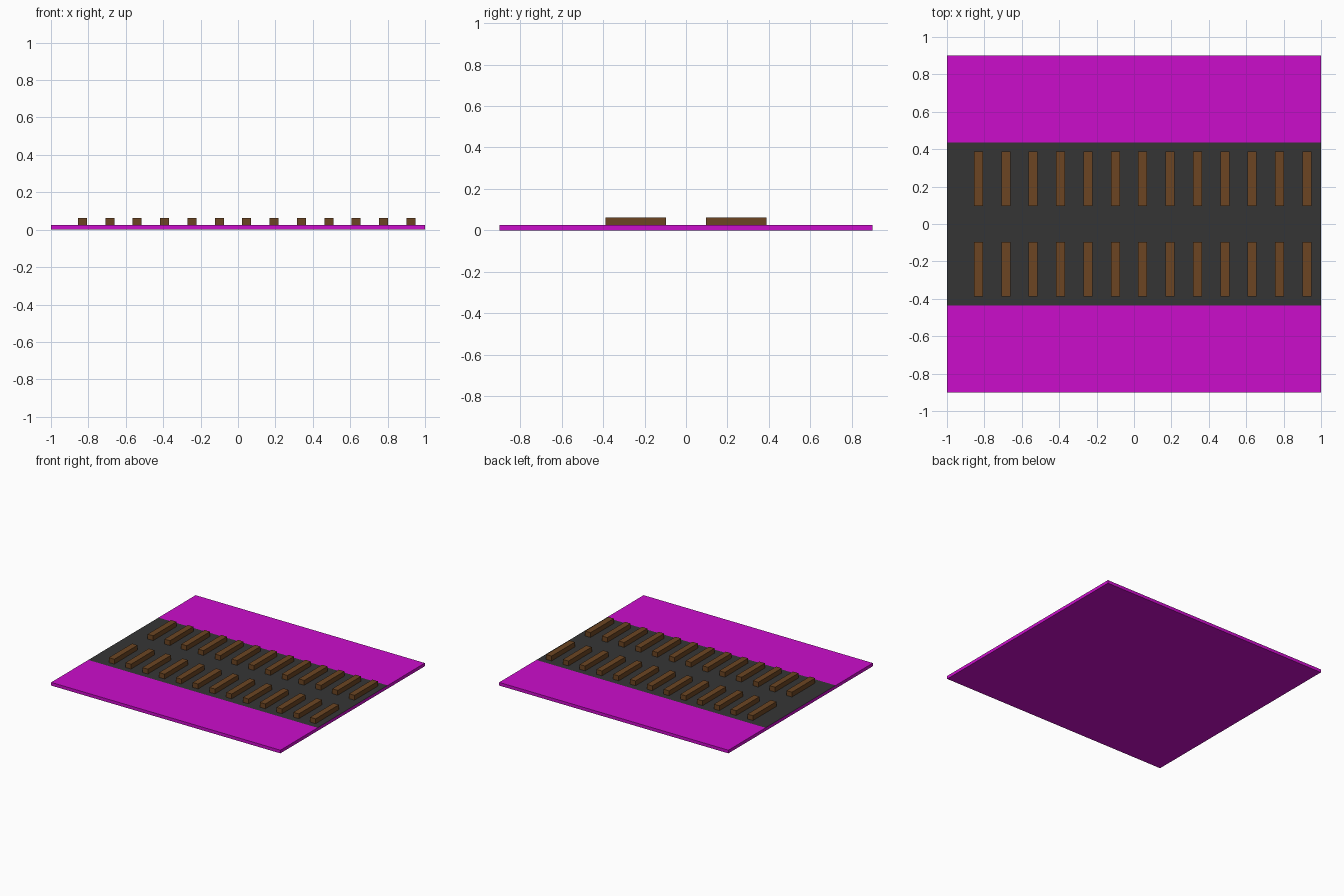
import bpy
import bmesh

cube = bpy.data.objects.get("Cube")
if cube:
    bpy.data.objects.remove(cube, do_unlink=True)


def material(name, rgb):
    mat = bpy.data.materials.new(name)
    mat.use_nodes = True
    mat.diffuse_color = (*rgb, 1)
    mat.node_tree.nodes["Principled BSDF"].inputs["Base Color"].default_value = (*rgb, 1)
    return mat


MAGENTA = material("magenta", (0.60, 0.004, 0.60))
ASPHALT = material("dark grey", (0.036, 0.036, 0.036))
BROWN = material("brown", (0.15, 0.06, 0.016))

SLAB_TOP = 0.025
ROAD_HALF = 0.437


def finish(name, bm, mats):
    mesh = bpy.data.meshes.new(name)
    bm.to_mesh(mesh)
    bm.free()
    for mat in mats:
        mesh.materials.append(mat)
    obj = bpy.data.objects.new(name, mesh)
    bpy.context.collection.objects.link(obj)
    return obj


def box(name, low, high, mats):
    bm = bmesh.new()
    bmesh.ops.create_cube(bm, size=1)
    for v in bm.verts:
        v.co = [(a + b) / 2 + c * (b - a) for a, b, c in zip(low, high, v.co)]
    return finish(name, bm, mats)


# Ground slab, cut along the road edges so the middle of its top is dark
slab = box("ground_slab", (-1, -0.9, 0), (1, 0.9, SLAB_TOP), [MAGENTA, ASPHALT])
bm = bmesh.new()
bm.from_mesh(slab.data)
for y in (-ROAD_HALF, ROAD_HALF):
    bmesh.ops.bisect_plane(bm, geom=bm.verts[:] + bm.edges[:] + bm.faces[:],
                           plane_co=(0, y, 0), plane_no=(0, 1, 0))
bm.normal_update()
for f in bm.faces:
    if f.normal.z > 0.9 and abs(f.calc_center_median().y) < ROAD_HALF:
        f.material_index = 1
bm.to_mesh(slab.data)
bm.free()

# Two rows of raised wooden bars across the road
for side, sign in (("back", 1), ("front", -1)):
    ys = sorted((0.097 * sign, 0.388 * sign))
    for i in range(13):
        x = -0.832 + i * 0.1464
        box(f"{side}_bar_{i + 1}", (x - 0.024, ys[0], SLAB_TOP),
            (x + 0.024, ys[1], 0.063), [BROWN])
